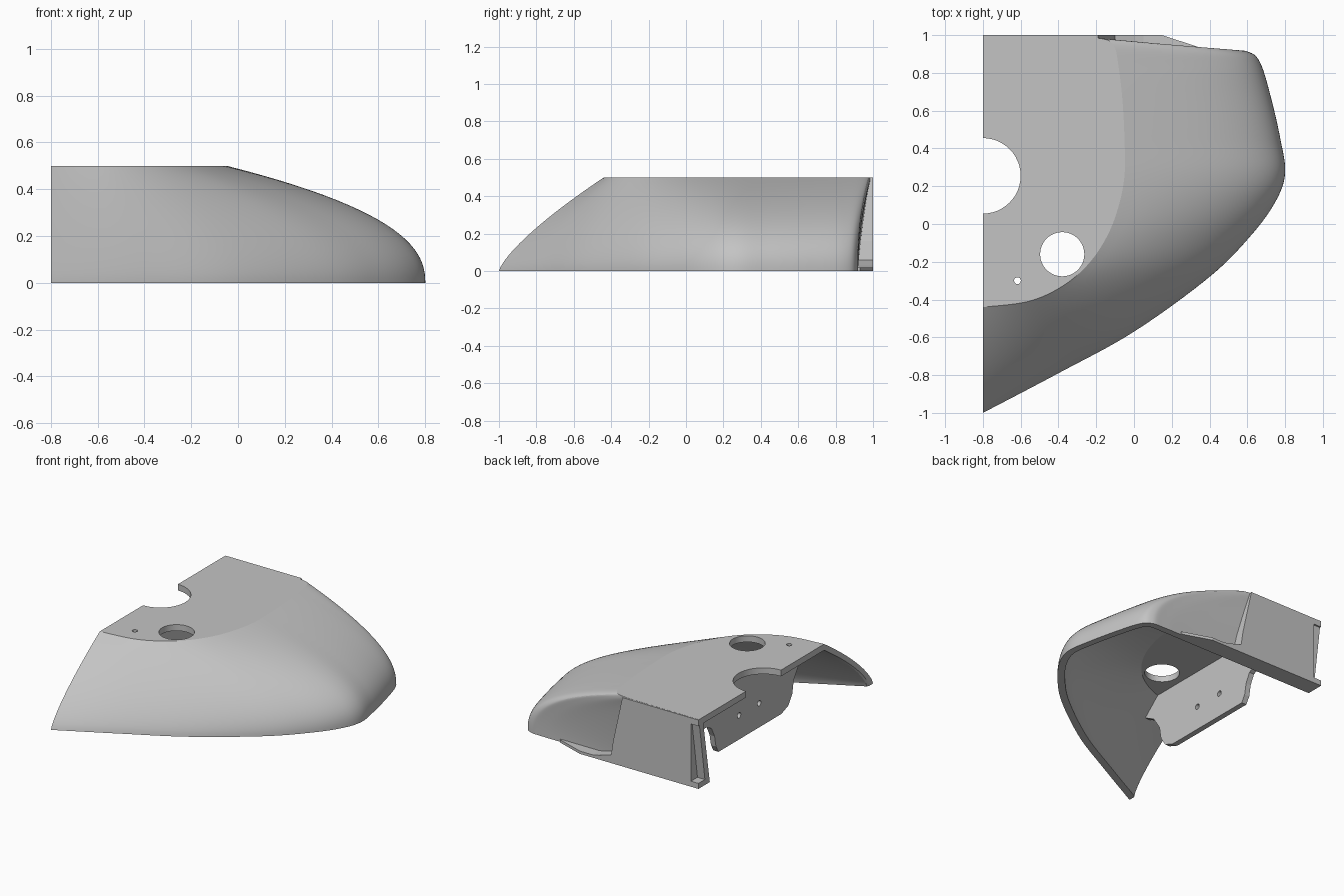
import bpy, bmesh, math
from mathutils import Vector

cube = bpy.data.objects.get("Cube")
if cube:
    bpy.data.objects.remove(cube, do_unlink=True)

grey = bpy.data.materials.new("plain grey")
grey.use_nodes = True
grey.diffuse_color = (0.55, 0.55, 0.55, 1)
grey.node_tree.nodes["Principled BSDF"].inputs["Base Color"].default_value = (0.55, 0.55, 0.55, 1)


def finish(name, bm):
    bmesh.ops.recalc_face_normals(bm, faces=bm.faces)
    mesh = bpy.data.meshes.new(name)
    bm.to_mesh(mesh)
    bm.free()
    mesh.materials.append(grey)
    ob = bpy.data.objects.new(name, mesh)
    bpy.context.collection.objects.link(ob)
    return ob


def prism(name, points, axis, start, end):
    """Extrude a flat outline along one axis."""
    bm = bmesh.new()
    verts = []
    for a, b in points:
        co = [a, b]
        co.insert(axis, start)
        verts.append(bm.verts.new(co))
    face = bm.faces.new(verts)
    moved = bmesh.ops.extrude_face_region(bm, geom=[face])["geom"]
    shift = Vector((0, 0, 0))
    shift[axis] = end - start
    bmesh.ops.translate(bm, vec=shift, verts=[v for v in moved if isinstance(v, bmesh.types.BMVert)])
    return finish(name, bm)


def arc(centre, radius, start, sweep, n):
    return [(centre[0] + radius * math.cos(start + sweep * i / n),
             centre[1] + radius * math.sin(start + sweep * i / n)) for i in range(n)]


def smooth_path(rows, steps):
    """Catmull-Rom through rows of values."""
    out = []
    for i in range(len(rows) - 1):
        a, b, c, d = (rows[max(0, min(len(rows) - 1, i + k))] for k in (-1, 0, 1, 2))
        for j in range(steps):
            t = j / steps
            out.append([q + 0.5 * t * (r - p + t * (2 * p - 5 * q + 4 * r - s + t * (3 * (q - r) + s - p)))
                        for p, q, r, s in zip(a, b, c, d)])
    out.append(list(rows[-1]))
    return out


def inset(path, wall):
    """Move the outline inward by the wall, keeping both ends on the cut plane."""
    out = []
    for i, (bx, by, tx, ty, power) in enumerate(path):
        p, q = path[max(0, i - 1)], path[min(len(path) - 1, i + 1)]
        along = Vector((q[0] - p[0], q[1] - p[1])).normalized()
        x, y = bx - wall * along.y, by + wall * along.x
        if i in (0, len(path) - 1):
            x = bx
        out.append((x, y, tx, min(ty, .945), power))
    return out


def bridge(bm, a, b, closed=False):
    """Quads between two equal rows of vertices."""
    n = len(a)
    for i in range(n if closed else n - 1):
        j = (i + 1) % n
        bm.faces.new((a[i], a[j], b[j], b[i]))


def skin(bm, path, height, rows=24):
    """Curved side plus a flat roof with its openings."""
    columns = []
    for bx, by, tx, ty, power in path:
        col = []
        for r in range(rows + 1):
            u = r / rows
            s = u ** (1 / power)
            col.append(bm.verts.new((bx + (tx - bx) * s, by + (ty - by) * s, height * u)))
        columns.append(col)
    for a, b in zip(columns, columns[1:]):
        bridge(bm, a, b)
    notch = [bm.verts.new((x, y, height)) for x, y in edge_notch]
    holes = [[bm.verts.new((x, y, height)) for x, y in ring] for ring in roof_holes]
    edges = []
    for loop in [[c[-1] for c in columns] + notch] + holes:
        for a, b in zip(loop, loop[1:] + loop[:1]):
            edges.append(bm.edges.get((a, b)) or bm.edges.new((a, b)))
    bmesh.ops.triangle_fill(bm, use_beauty=True, use_dissolve=False, edges=edges, normal=(0, 0, 1))
    return columns, notch, holes


# Shell: each rib is bottom x, y, top x, y and the bulge power
ribs = [
    (-.8, -1, -.8, -.44, .75), (-.4, -.79, -.56, -.41, .72), (0, -.57, -.38, -.33, .66),
    (.4, -.28, -.24, -.21, .57), (.62, -.06, -.14, -.06, .5), (.75, .12, -.08, .1, .45),
    (.8, .27, -.05, .26, .43), (.775, .45, -.05, .44, .43), (.725, .67, -.06, .64, .43),
    (.67, .85, -.08, .82, .43), (.61, .91, -.11, .95, .43), (.5, .92, -.2, .985, .45),
    (.2, .92, -.4, .99, .6), (-.8, .92, -.8, .995, 1),
]
# Openings: half-round notch on the cut edge, round hole and pin hole
edge_notch = arc((-.8, .255), .2, math.pi / 2, -math.pi, 24) + [(-.8, .055)]
roof_holes = [arc((-.38, -.16), .117, 0, math.tau, 48), arc((-.617, -.3), .018, 0, math.tau, 16)]

outer_path = smooth_path(ribs, 8)
bm = bmesh.new()
outer, outer_notch, outer_holes = skin(bm, outer_path, .5)
inner, inner_notch, inner_holes = skin(bm, inset(outer_path, .05), .455)

# Close the rims between the outer and inner skins
bridge(bm, [c[0] for c in outer], [c[0] for c in inner])
for side in (0, -1):
    bridge(bm, outer[side], inner[side])
bridge(bm, [outer[-1][-1]] + outer_notch + [outer[0][-1]],
       [inner[-1][-1]] + inner_notch + [inner[0][-1]])
for a, b in zip(outer_holes, inner_holes):
    bridge(bm, a, b, closed=True)
shell = finish("shell", bm)

# Back plate with a recessed inner end and a small foot tab
prism("back_plate", [
    (-.8, 0), (.15, 0), (0, .03), (-.1, .06), (-.115, .16), (-.19, .499), (-.8, .499),
    (-.8, .455), (-.74, .455), (-.74, .04), (-.8, .04)], 1, .89, 1)

# Low flap joining the plate to the shell
prism("plate_flap", [(-.1, .9), (.36, .9), (.36, .93), (.15, 1), (-.1, 1)], 2, 0, .02)

# Inner hanging web with scooped ends
web = prism("inner_web", [
    (-.25, .01), (-.33, .04), (-.375, .11), (-.39, .2), (-.45, .29), (-.56, .35), (-.42, .47),
    (.9, .47), (.9, .24), (.61, .24), (.55, .21), (.515, .14), (.5, .06), (.47, .01)],
    0, -.59, -.55)

# Bolt holes through the web
for y in (.005, .235):
    cutter = prism("bolt_hole_cutter", arc((y, .185), .02, 0, math.tau, 24), 0, -.7, -.4)
    cutter.hide_render = True
    mod = web.modifiers.new("bolt hole", "BOOLEAN")
    mod.operation = "DIFFERENCE"
    mod.solver = "EXACT"
    mod.object = cutter
graph = bpy.context.evaluated_depsgraph_get()
drilled = bpy.data.meshes.new_from_object(web.evaluated_get(graph))
cutters = [m.object for m in web.modifiers]
web.modifiers.clear()
web.data = drilled
for cutter in cutters:
    bpy.data.objects.remove(cutter, do_unlink=True)

# Smooth the curved shell, keeping creases crisp
bpy.ops.object.select_all(action="DESELECT")
shell.select_set(True)
bpy.context.view_layer.objects.active = shell
bpy.ops.object.shade_smooth_by_angle(angle=math.radians(13))
